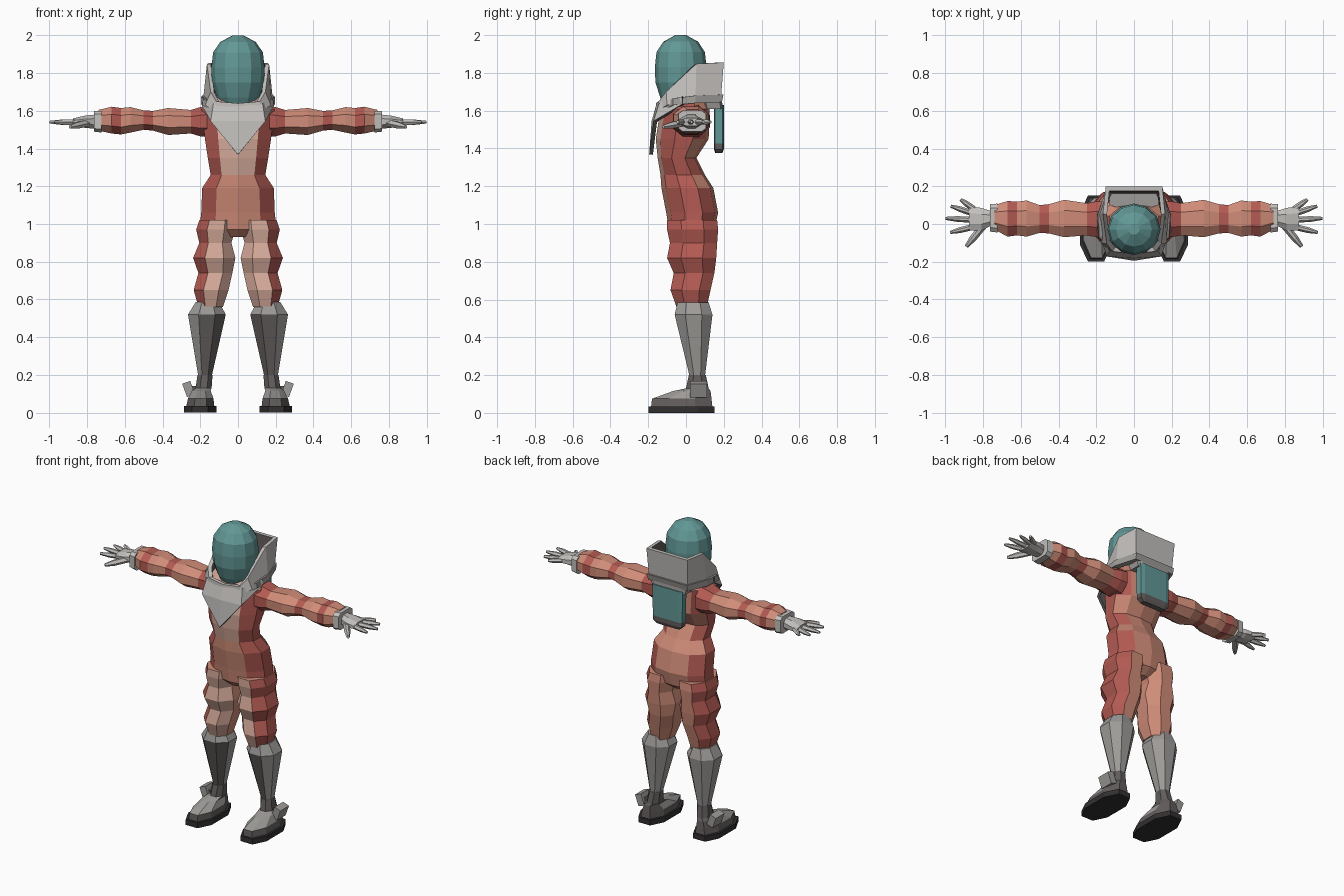
import bpy, bmesh, math
from mathutils import Vector, Matrix

if "Cube" in bpy.data.objects:
    bpy.data.objects.remove(bpy.data.objects["Cube"])


def material(name, r, g, b):
    m = bpy.data.materials.new(name)
    lin = [((c / 255 + 0.055) / 1.055) ** 2.4 for c in (r, g, b)]
    m.diffuse_color = (*lin, 1)
    m.use_nodes = True
    m.node_tree.nodes["Principled BSDF"].inputs["Base Color"].default_value = m.diffuse_color
    return m


SALMON = material("salmon fabric", 208, 140, 120)
RED = material("brick red fabric", 178, 90, 82)
PALE = material("pale pink fabric", 216, 172, 156)
LIGHT = material("light grey", 194, 191, 188)
GREY = material("mid grey", 158, 155, 152)
DARK = material("dark grey", 98, 92, 92)
BLACK = material("black rubber", 50, 47, 48)
TEAL = material("teal glass", 98, 152, 150)


def finish(name, bm, mats, rule=None, mirror=False):
    bm.normal_update()
    if rule:
        for f in bm.faces:
            f.material_index = rule(f.normal, f.calc_center_median())
    me = bpy.data.meshes.new(name)
    bm.to_mesh(me)
    bm.free()
    for m in mats:
        me.materials.append(m)
    ob = bpy.data.objects.new(name, me)
    bpy.context.collection.objects.link(ob)
    if mirror:
        ob.modifiers.new("Mirror", 'MIRROR')
    return ob


def loft(name, rings, mats, rule=None, mirror=False, closed=False):
    """Skin a list of equal-length point rings; cap the ends unless closed."""
    bm = bmesh.new()
    rows = [[bm.verts.new(p) for p in r] for r in rings]
    n = len(rows[0])
    pairs = list(zip(rows, rows[1:])) + ([(rows[-1], rows[0])] if closed else [])
    for a, b in pairs:
        for i in range(n):
            j = (i + 1) % n
            bm.faces.new((a[i], a[j], b[j], b[i]))
    if not closed:
        bm.faces.new(rows[0])
        bm.faces.new(rows[-1])
    bmesh.ops.recalc_face_normals(bm, faces=bm.faces)
    return finish(name, bm, mats, rule, mirror)


def octagon(a0, a1, b0, b1, k=0.28):
    """Chamfered rectangle as 2D points."""
    da, db = (a1 - a0) * k, (b1 - b0) * k
    return [(a0 + da, b0), (a1 - da, b0), (a1, b0 + db), (a1, b1 - db),
            (a1 - da, b1), (a0 + da, b1), (a0, b1 - db), (a0, b0 + db)]


def upright(rows, k=0.28):
    """Rows of (z, x0, x1, y0, y1) to horizontal rings."""
    return [[(x, y, z) for x, y in octagon(x0, x1, y0, y1, k)] for z, x0, x1, y0, y1 in rows]


def sideways(rows, k=0.28):
    """Rows of (x, y0, y1, z0, z1) to rings across the x axis."""
    return [[(x, y, z) for y, z in octagon(y0, y1, z0, z1, k)] for x, y0, y1, z0, z1 in rows]


# Torso: ten-sided rings with a ridge down the front and back
def torso_ring(z, w, f, b):
    d = b - f
    half = [(.6 * w, f + .09 * d), (w, f + .36 * d), (w, f + .7 * d), (.6 * w, b - .06 * d)]
    pts = [(0, f)] + half + [(0, b)] + [(-x, y) for x, y in reversed(half)]
    return [(x, y, z) for x, y in pts]


torso = [(.93, .08, -.05, .10), (.97, .205, -.09, .15), (1.06, .195, -.105, .17),
         (1.19, .19, -.13, .145), (1.26, .145, -.135, .10), (1.35, .16, -.15, .055),
         (1.45, .175, -.16, .12), (1.61, .195, -.135, .125), (1.67, .13, -.09, .10)]
loft("suit_torso", [torso_ring(*r) for r in torso], [SALMON, RED, PALE],
     lambda n, c: 1 if abs(n.x) > .6 else 2 if n.y < 0 and c.z > 1.26 else 0)

# Trouser legs with bulging folds
leg = [(1.02, .015, .205, -.10, .165), (.97, .015, .222, -.10, .17), (.90, .035, .205, -.085, .165),
       (.82, .014, .238, -.10, .16), (.74, .03, .21, -.065, .15), (.65, .05, .235, -.082, .13),
       (.56, .08, .21, -.05, .11)]
loft("suit_leg", upright(leg), [SALMON, RED, PALE],
     lambda n, c: 1 if n.x > .45 else 2 if n.y < -.45 else 0, True)

# Sleeves with red bands
arm = [(.15, -.07, .12, 1.46, 1.63), (.20, -.07, .12, 1.465, 1.62), (.25, -.06, .11, 1.48, 1.605),
       (.37, -.07, .128, 1.472, 1.615), (.45, -.05, .105, 1.495, 1.60), (.50, -.047, .10, 1.50, 1.602),
       (.57, -.067, .125, 1.485, 1.62), (.62, -.06, .118, 1.475, 1.615), (.67, -.067, .122, 1.48, 1.622),
       (.74, -.03, .10, 1.495, 1.605)]
loft("suit_sleeve", sideways(arm), [SALMON, RED],
     lambda n, c: int(c.x < .25 or .45 < c.x < .5 or .62 < c.x < .67), True)

# Cuffs and gloves
loft("cuff", sideways([(.725, -.045, .108, 1.485, 1.60), (.765, -.04, .105, 1.49, 1.60)], .15),
     [LIGHT], None, True)
loft("palm", sideways([(.76, -.01, .07, 1.505, 1.58), (.81, -.035, .085, 1.51, 1.575),
                       (.875, -.035, .095, 1.52, 1.56)]), [LIGHT], None, True)


def finger(name, a, b, r):
    a, b = Vector(a), Vector(b)
    side = (b - a).cross(Vector((0, 0, 1))).normalized()
    up = Vector((0, 0, 1))
    rings = [[p + side * s * i + up * s * j for i, j in ((1, 0), (.4, .9), (-.4, .9), (-1, 0), (-.4, -.9), (.4, -.9))]
             for p, s in ((a, r), (a.lerp(b, .6), r * .95), (b, r * .5))]
    loft(name, rings, [LIGHT], None, True)


for name, y0, tip in (("little_finger", .08, (.92, .13)), ("ring_finger", .055, (.972, .095)),
                      ("middle_finger", .022, (1.0, .03)), ("index_finger", -.015, (.975, -.045))):
    finger(name, (.85, y0, 1.54), (*tip, 1.54), .016)
finger("thumb", (.80, -.01, 1.535), (.89, -.12, 1.515), .02)

# Boots: shaft, foot, sole and ankle clasp
loft("boot_shaft", upright([(.19, .14, .21, .02, .10), (.52, .065, .265, -.06, .14),
                            (.585, .10, .225, -.045, .12)]), [GREY, DARK],
     lambda n, c: int(n.y < -.5 and n.x < .3 and c.z < .5), True)
loft("boot_foot", upright([(.03, .125, .275, -.185, .14), (.075, .13, .265, -.18, .135),
                           (.115, .145, .245, -.07, .13), (.13, .14, .225, 0, .12),
                           (.20, .135, .215, .015, .105)]), [DARK, GREY],
     lambda n, c: int(n.z > .35 and c.y < .08), True)
loft("boot_sole", upright([(0, .115, .287, -.198, .15), (.035, .115, .287, -.198, .15)], .25),
     [BLACK], None, True)
bm = bmesh.new()
bmesh.ops.create_cube(bm, size=1, matrix=Matrix.Translation((.262, .065, .125))
                      @ Matrix.Rotation(.35, 4, 'Y') @ Matrix.Diagonal((.045, .09, .075, 1)))
finish("ankle_clasp", bm, [GREY], None, True)
bm = bmesh.new()
bmesh.ops.create_cube(bm, size=1, matrix=Matrix.Translation((.225, .065, .12))
                      @ Matrix.Diagonal((.06, .05, .04, 1)))
finish("clasp_mount", bm, [DARK], None, True)

# Helmet: twelve-sided dome, flattened in front
helmet = [(1.62, .085), (1.67, .112), (1.75, .138), (1.83, .141), (1.91, .132), (1.965, .095), (2.0, .03)]
loft("helmet", [[(r * math.sin(t), -.028 - r * .97 * math.cos(t), z)
                 for t in [math.tau * i / 12 for i in range(12)]] for z, r in helmet], [TEAL])


# Collar: wall running round the helmet, high behind, dark inside
def around(half):
    return half + [(-a, b, c, -d, e, f) for a, b, c, d, e, f in reversed(half[1:-1])]


def wall(name, stations, mats, thick, rule=None):
    rings = []
    for bx, by, bz, tx, ty, tz in around(stations):
        s = 1 - thick / .17
        cy = .01
        rings.append([(bx, by, bz), (tx, ty, tz),
                      (tx * s, cy + (ty - cy) * s, tz), (bx * s, cy + (by - cy) * s, bz)])
    loft(name, rings, mats, rule, closed=True)


wall("collar", [(0, -.16, 1.59, 0, -.16, 1.64), (.12, -.15, 1.60, .115, -.145, 1.65),
                (.175, -.10, 1.63, .145, -.105, 1.70), (.185, .05, 1.66, .165, .055, 1.848),
                (.14, .185, 1.665, .15, .2, 1.855), (0, .185, 1.665, 0, .2, 1.855)],
     [LIGHT, DARK], .022,
     lambda n, c: int(n.x * c.x + n.y * (c.y - .01) < 0 and abs(n.z) < .6))
wall("collar_trim", [(0, -.15, 1.59, 0, -.15, 1.61), (.13, -.13, 1.60, .13, -.13, 1.63),
                     (.19, -.07, 1.63, .185, -.07, 1.665), (.195, .05, 1.64, .192, .05, 1.68),
                     (.145, .19, 1.645, .145, .198, 1.685), (0, .19, 1.645, 0, .198, 1.685)],
     [GREY], .03)

# Pointed chest bib: bent plate with a dark lining
bm = bmesh.new()
half = [(0, -.158, 1.63), (.13, -.142, 1.64), (.195, -.02, 1.675), (.195, -.02, 1.635),
        (.145, -.172, 1.545), (0, -.182, 1.545), (0, -.195, 1.368)]
for s in (1, -1):
    v = [bm.verts.new((x * s, y, z)) for x, y, z in half]
    for ids in ((0, 1, 4, 5), (5, 4, 6), (1, 2, 3, 4)):
        f = bm.faces.new([v[i] for i in ids])
        f.normal_update()
        if f.normal.dot(f.calc_center_median() - Vector((0, 0, 1.5))) < 0:
            f.normal_flip()
bmesh.ops.remove_doubles(bm, verts=bm.verts, dist=.001)
bib = finish("chest_bib", bm, [LIGHT, DARK])
sol = bib.modifiers.new("Solidify", 'SOLIDIFY')
sol.thickness = .02
sol.offset = -1
sol.material_offset = 1
sol.material_offset_rim = 1

# Back tank with dark base and grey top mount
loft("back_tank", upright([(1.375, -.085, .085, .155, .192), (1.395, -.105, .105, .148, .2),
                           (1.425, -.107, .107, .147, .2), (1.63, -.11, .11, .147, .2)], .12),
     [TEAL, DARK], lambda n, c: int(c.z < 1.42))
loft("tank_mount", upright([(1.61, -.12, .12, .10, .195), (1.66, -.13, .13, .09, .19)], .12), [GREY])
